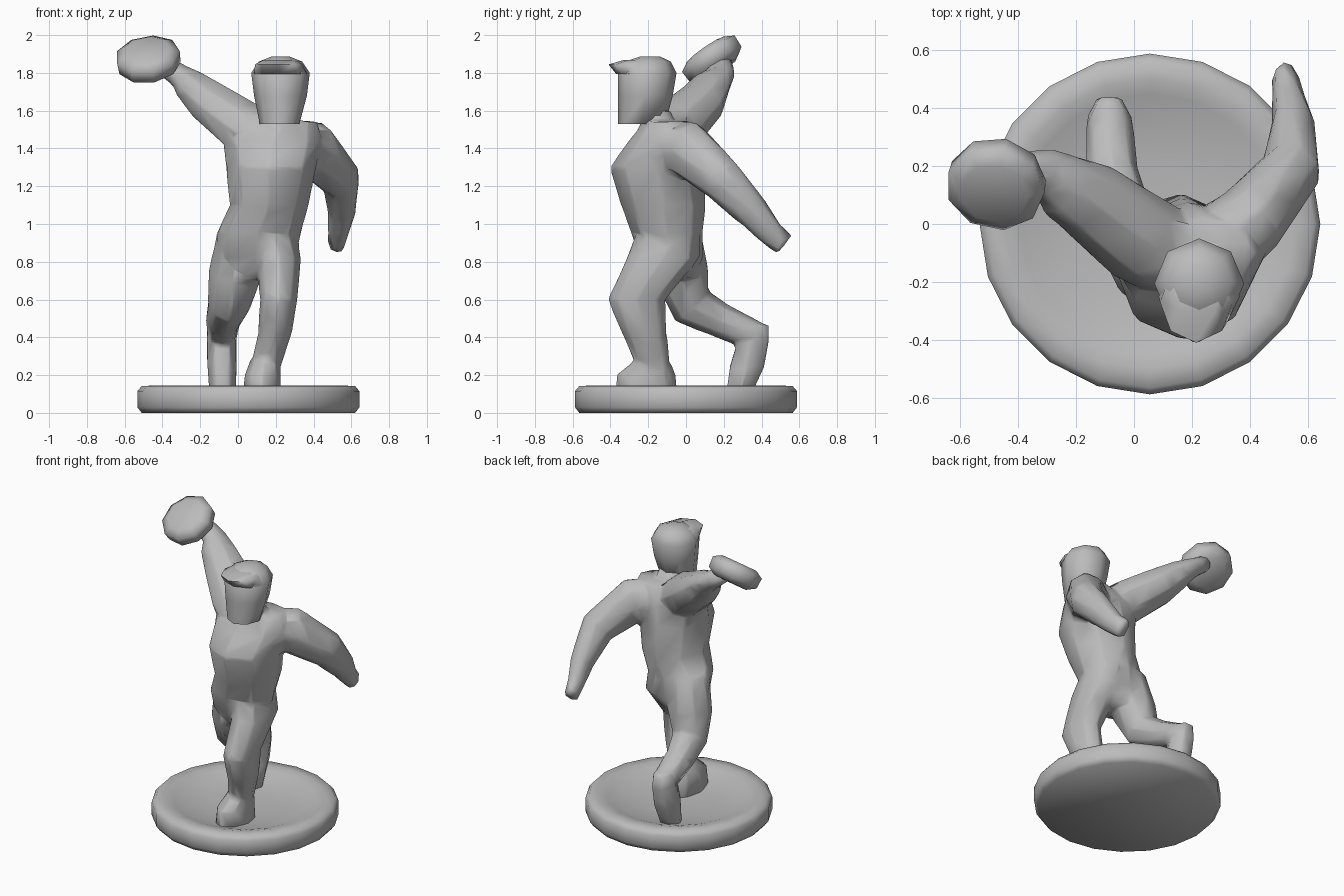
import bpy, bmesh, math
from mathutils import Vector

stone = bpy.data.materials.new("grey stone")
stone.diffuse_color = (0.5, 0.5, 0.5, 1)


def smooth(me, angle):
    for p in me.polygons:
        p.use_smooth = True
    me.set_sharp_from_angle(angle=math.radians(angle))


def loft(name, secs, n=8, axis=None, side=(1, 0, 0), angle=75):
    """Skin elliptical sections (x, y, z, ra, rb); axis fixes the section normal."""
    bm = bmesh.new()
    pts = [Vector(s[:3]) for s in secs]
    rings = []
    for i, s in enumerate(secs):
        t = Vector(axis) if axis else pts[min(i + 1, len(pts) - 1)] - pts[max(i - 1, 0)]
        t.normalize()
        u = Vector(side)
        u = (u - t * u.dot(t)).normalized()
        v = t.cross(u)
        rings.append([bm.verts.new(pts[i] + u * s[3] * math.cos(k * math.tau / n)
                                   + v * s[4] * math.sin(k * math.tau / n)) for k in range(n)])
    for a, b in zip(rings, rings[1:]):
        for k in range(n):
            bm.faces.new((a[k], a[(k + 1) % n], b[(k + 1) % n], b[k]))
    bm.faces.new(rings[0])
    bm.faces.new(rings[-1])
    bmesh.ops.recalc_face_normals(bm, faces=bm.faces[:])
    me = bpy.data.meshes.new(name)
    bm.to_mesh(me)
    bm.free()
    me.materials.append(stone)
    ob = bpy.data.objects.new(name, me)
    bpy.context.collection.objects.link(ob)
    smooth(me, angle)
    return ob


def fuse(name, parts, ratio):
    """Melt overlapping parts into one low-poly skin."""
    bpy.ops.object.select_all(action='DESELECT')
    for p in parts:
        p.select_set(True)
    ob = bpy.context.view_layer.objects.active = parts[0]
    bpy.ops.object.join()
    ob.name = ob.data.name = name
    m = ob.modifiers.new("skin", 'REMESH')
    m.mode, m.voxel_size = 'VOXEL', 0.014
    m = ob.modifiers.new("soften", 'SMOOTH')
    m.factor, m.iterations = 0.5, 5
    m = ob.modifiers.new("facet", 'DECIMATE')
    m.ratio = ratio
    for m in list(ob.modifiers):
        bpy.ops.object.modifier_apply(modifier=m.name)
    ob.data.materials.clear()
    ob.data.materials.append(stone)
    smooth(ob.data, 75)


UP = (0, 0, 1)

# dished round base
loft("dish_base", [(0.055, 0, z, r, r) for r, z in (
    (0.565, 0), (0.588, 0.03), (0.588, 0.115), (0.565, 0.142), (0.50, 0.145),
    (0.45, 0.132), (0.37, 0.103), (0.2, 0.085), (0.02, 0.08))], n=20, axis=UP, angle=80)

# torso, from pelvis to shoulders
body = [loft("torso", [
    (0.08, -0.06, 0.71, 0.11, 0.11), (0.10, -0.08, 0.82, 0.205, 0.17),
    (0.11, -0.10, 0.95, 0.225, 0.19), (0.165, -0.12, 1.10, 0.21, 0.225),
    (0.175, -0.155, 1.30, 0.24, 0.25), (0.185, -0.115, 1.44, 0.265, 0.19),
    (0.25, -0.10, 1.545, 0.17, 0.12)], axis=UP)]
body.append(loft("neck", [(0.23, -0.13, 1.46, 0.1, 0.1), (0.225, -0.17, 1.6, 0.085, 0.09)], axis=UP))

# bent standing leg and its foot
body.append(loft("front_leg", [
    (0.175, -0.09, 0.97, 0.13, 0.17), (0.215, -0.12, 0.82, 0.12, 0.195),
    (0.215, -0.262, 0.60, 0.10, 0.155), (0.195, -0.22, 0.42, 0.09, 0.12),
    (0.145, -0.17, 0.24, 0.08, 0.09)], axis=UP))
body.append(loft("front_foot", [
    (0.145, -0.18, 0.28, 0.08, 0.09), (0.13, -0.21, 0.205, 0.095, 0.16),
    (0.125, -0.21, 0.05, 0.105, 0.17)], axis=UP))

# trailing leg, shin swept back, toes on the dish
body.append(loft("back_leg", [
    (0.03, -0.06, 0.95, 0.14, 0.14), (-0.02, -0.02, 0.72, 0.14, 0.145),
    (-0.05, 0.03, 0.565, 0.115, 0.12), (-0.077, 0.18, 0.49, 0.093, 0.095),
    (-0.085, 0.37, 0.405, 0.08, 0.08)]))
body.append(loft("back_foot", [
    (-0.085, 0.365, 0.47, 0.07, 0.085), (-0.085, 0.355, 0.38, 0.082, 0.095),
    (-0.085, 0.325, 0.25, 0.082, 0.105), (-0.08, 0.265, 0.05, 0.07, 0.07)], n=6, axis=UP))

# raised arm
body.append(loft("raised_arm", [
    (0.18, -0.13, 1.40, 0.14, 0.15), (0.02, -0.05, 1.52, 0.145, 0.16),
    (-0.15, 0.08, 1.645, 0.12, 0.14), (-0.25, 0.135, 1.735, 0.09, 0.115),
    (-0.31, 0.18, 1.785, 0.065, 0.085), (-0.42, 0.19, 1.86, 0.055, 0.06)], side=UP))

# lowered arm trailing behind
body.append(loft("lowered_arm", [
    (0.25, -0.10, 1.39, 0.16, 0.15), (0.40, 0.01, 1.395, 0.155, 0.13),
    (0.545, 0.19, 1.235, 0.12, 0.105), (0.55, 0.35, 1.065, 0.092, 0.075),
    (0.53, 0.45, 0.95, 0.07, 0.055), (0.52, 0.52, 0.89, 0.065, 0.045)], side=UP))
fuse("body", body, 0.03)

# head with overhanging hair
loft("head", [
    (0.22, -0.235, 1.53, 0.105, 0.125), (0.225, -0.215, 1.68, 0.14, 0.145),
    (0.225, -0.205, 1.80, 0.155, 0.155), (0.225, -0.20, 1.86, 0.115, 0.12),
    (0.225, -0.19, 1.888, 0.045, 0.05)], axis=UP)
loft("hair_fringe", [
    (0.225, -0.25, 1.795, 0.14, 0.12), (0.215, -0.27, 1.845, 0.125, 0.14),
    (0.22, -0.23, 1.868, 0.085, 0.10)], axis=UP)

# tilted disc in the raised hand
n = Vector((-0.12, -0.56, 0.81)).normalized()
c = Vector((-0.475, 0.14, 1.87))
loft("disc", [(*(c + n * d), r, r) for d, r in (
    (-0.07, 0.11), (-0.035, 0.168), (0.035, 0.172), (0.065, 0.12))], n=9, axis=n)
